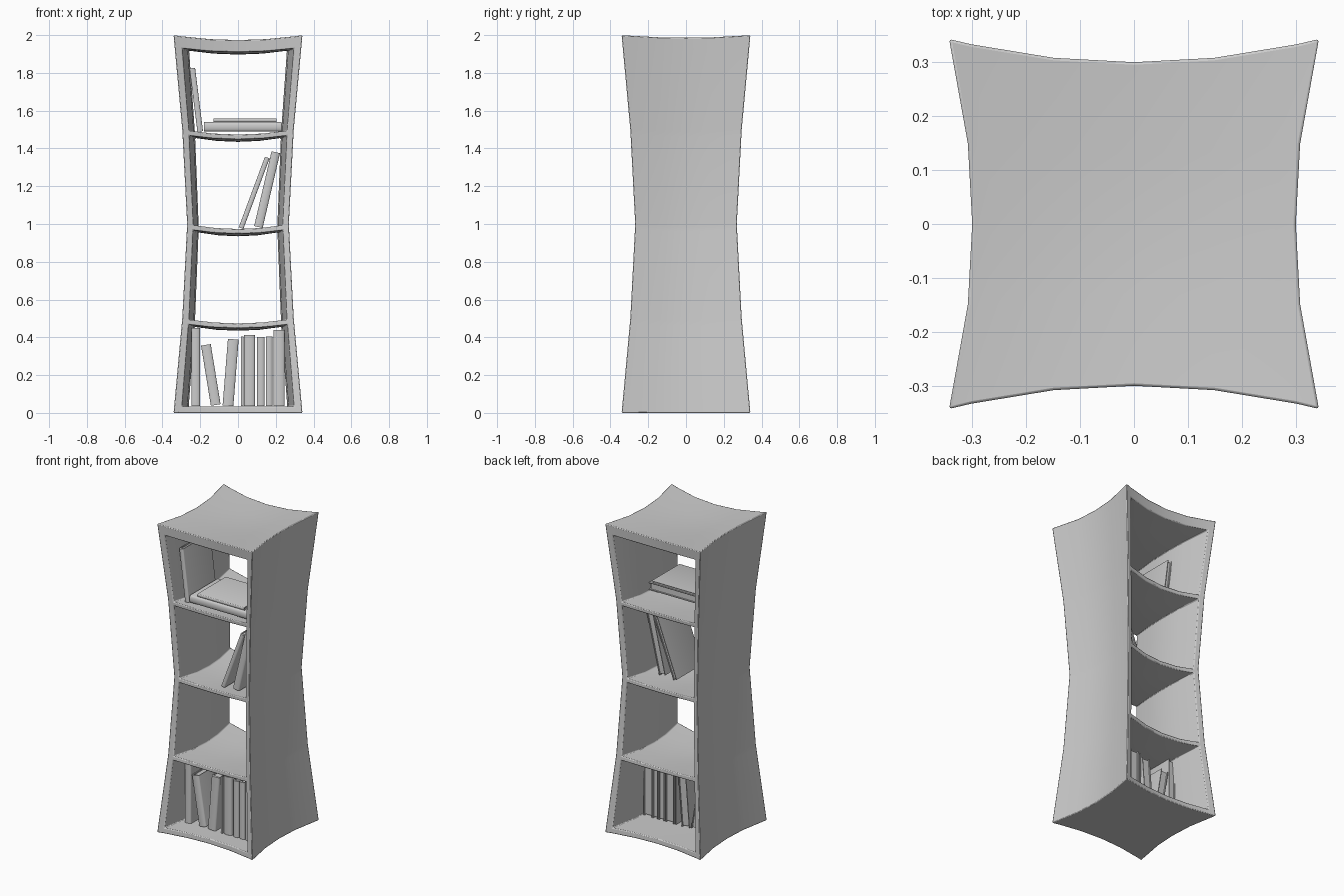
import bpy, bmesh, math
from mathutils import Vector

if "Cube" in bpy.data.objects:
    bpy.data.objects.remove(bpy.data.objects["Cube"])

SHELVES = (0.5, 1.0, 1.5)
HALF = ((0, 0.342), (0.5, 0.296), (1.0, 0.27), (1.5, 0.296), (2.0, 0.342))


def half_width(z):
    for (z0, a0), (z1, a1) in zip(HALF, HALF[1:]):
        if z <= z1:
            return a0 + (a1 - a0) * (z - z0) / (z1 - z0)
    return HALF[-1][1]


def pinch(u, v, z):
    """Bend a straight box into the waisted, sagging tower."""
    a = half_width(z)
    x = a * u * (1 - 0.125 * (1 - v * v))
    y = a * v * (1 - 0.125 * (1 - u * u))
    sag = min(1, z / 0.47) * (0.026 * (1 - u * u) + 0.013 * (1 - v * v))
    return (x, y, z - sag)


def finish(bm, name, bevel=0):
    bmesh.ops.recalc_face_normals(bm, faces=bm.faces)
    mesh = bpy.data.meshes.new(name)
    bm.to_mesh(mesh)
    bm.free()
    ob = bpy.data.objects.new(name, mesh)
    bpy.context.collection.objects.link(ob)
    if bevel:
        mod = ob.modifiers.new("soft_edges", 'BEVEL')
        mod.width, mod.segments, mod.limit_method = bevel, 2, 'ANGLE'
        mod.angle_limit = math.radians(40)
    bpy.ops.object.select_all(action='DESELECT')
    ob.select_set(True)
    bpy.context.view_layer.objects.active = ob
    bpy.ops.object.shade_smooth_by_angle(angle=math.radians(35))
    return ob


# Shelf frame: a cell grid with the compartments left empty, then pinched
us = (-1, -0.88, -0.435, 0, 0.435, 0.88, 1)
vs = (-1, -0.435, 0, 0.435, 1)
zs = [0, 0.035] + [z for s in SHELVES for z in (s - 0.026, s)] + [1.936, 2.0]
nu, nv, nz = len(us) - 1, len(vs) - 1, len(zs) - 1


def solid(i, j, k):
    inside = 0 <= i < nu and 0 <= j < nv and 0 <= k < nz
    return inside and (i in (0, nu - 1) or k % 2 == 0)


bm = bmesh.new()
verts = {}


def vert(i, j, k):
    if (i, j, k) not in verts:
        verts[i, j, k] = bm.verts.new(pinch(us[i], vs[j], zs[k]))
    return verts[i, j, k]


for i in range(nu):
    for j in range(nv):
        for k in range(nz):
            if not solid(i, j, k):
                continue
            for axis in range(3):
                for side in (0, 1):
                    n = [i, j, k]
                    n[axis] += 1 if side else -1
                    if solid(*n):
                        continue
                    quad = []
                    for p, q in ((0, 0), (1, 0), (1, 1), (0, 1)):
                        c = [i, j, k]
                        c[axis] += side
                        c[(axis + 1) % 3] += p
                        c[(axis + 2) % 3] += q
                        quad.append(vert(*c))
                    bm.faces.new(quad)
finish(bm, "shelf_frame", 0.005)


def prism(bm, profile, start, end, side):
    """Extrude a (side, y) profile from start to end."""
    rings = [[bm.verts.new(p + side * s + Vector((0, y, 0))) for s, y in profile]
             for p in (start, end)]
    bm.faces.new(rings[0])
    bm.faces.new(rings[1])
    n = len(profile)
    for m in range(n):
        bm.faces.new((rings[0][m], rings[0][(m + 1) % n],
                      rings[1][(m + 1) % n], rings[1][m]))


def book(name, bottom, top, width, front=-0.2, back=0.08):
    """Rounded-spine cover plus a recessed page block; ends given as (x, z)."""
    b, t = Vector((bottom[0], 0, bottom[1])), Vector((top[0], 0, top[1]))
    d = (t - b).normalized()
    side = Vector((d.z, 0, -d.x))
    h, c = width / 2, min(0.005, width * 0.2)
    bulge = min(0.01, width * 0.25)
    arc = [(-h * math.cos(a), front + bulge - bulge * math.sin(a))
           for a in (math.pi * m / 8 for m in range(9))]
    inner = front + bulge + c
    cover = arc + [(h, back), (h - c, back), (h - c, inner),
                   (c - h, inner), (c - h, back), (-h, back)]
    bm = bmesh.new()
    prism(bm, cover, b, t, side)
    e = h - c
    pages = [(-e, inner), (e, inner), (e, back - 0.008), (-e, back - 0.008)]
    prism(bm, pages, b + d * 0.007, t - d * 0.007, side)
    finish(bm, name)


# Bottom row of books
for n, row in enumerate((
        ((-0.224, 0.037), (-0.224, 0.45), 0.046),
        ((-0.118, 0.042), (-0.17, 0.36), 0.052),
        ((-0.053, 0.038), (-0.025, 0.39), 0.057),
        ((0.022, 0.037), (0.022, 0.405), 0.014),
        ((0.061, 0.037), (0.061, 0.413), 0.058),
        ((0.121, 0.037), (0.121, 0.402), 0.040),
        ((0.165, 0.037), (0.165, 0.405), 0.036),
        ((0.217, 0.037), (0.217, 0.438), 0.060))):
    book(f"lower_book_{n + 1}", *row)

# Pair leaning on the right of the third compartment
book("leaning_book_thin", (0.016, 0.978), (0.155, 1.352), 0.026, -0.18, 0.09)
book("leaning_book_thick", (0.108, 0.984), (0.2, 1.38), 0.046, -0.18, 0.09)

# Top compartment: one leaning, two stacked flat
book("upper_leaning_book", (-0.2, 1.49), (-0.242, 1.825), 0.03, -0.24, 0.04)
book("flat_book_large", (-0.18, 1.515), (0.23, 1.515), 0.048, -0.24, 0.05)
book("flat_book_small", (-0.13, 1.55), (0.205, 1.55), 0.019, -0.23, 0.06)
